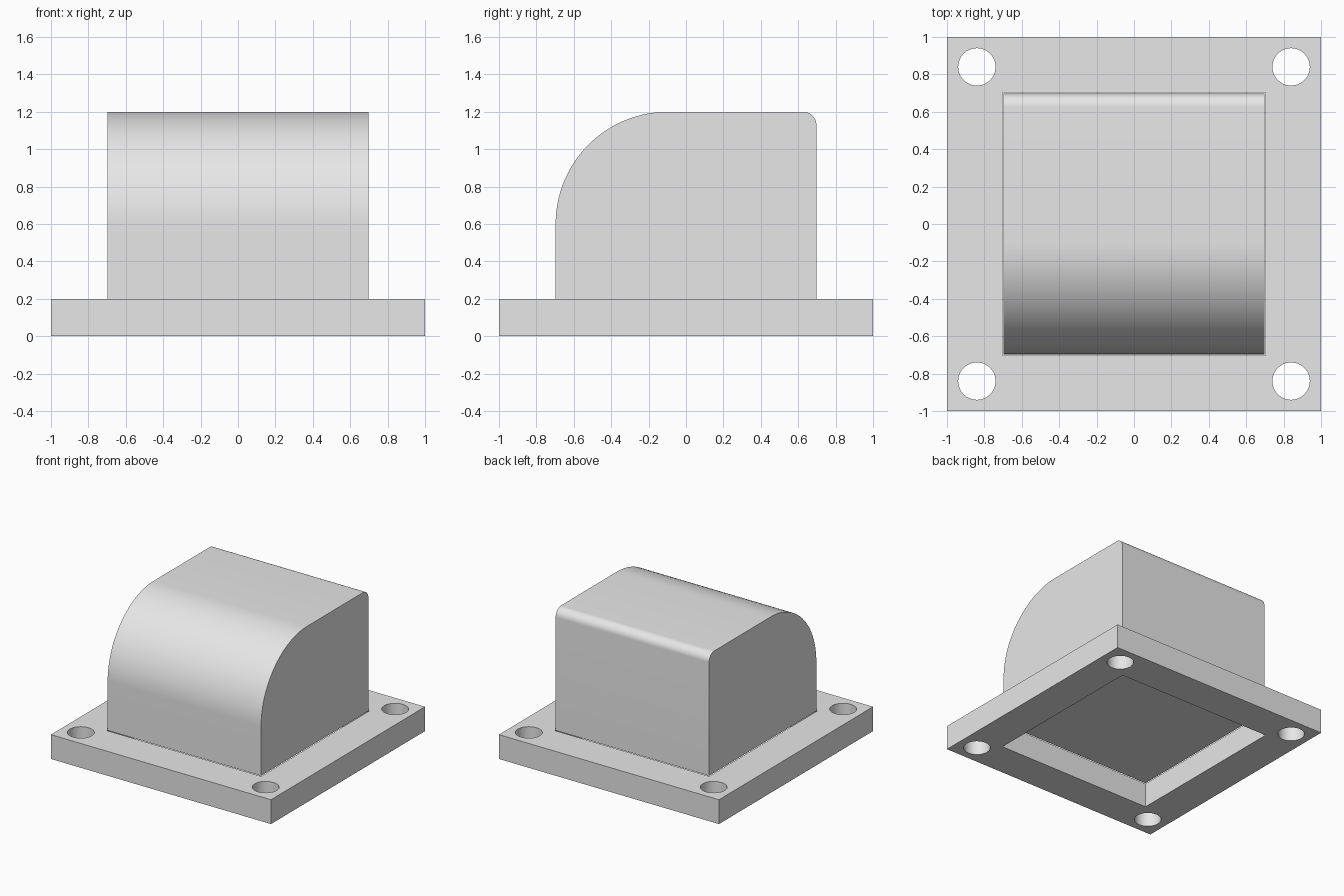
import bpy
import bmesh
from math import cos, sin, pi, radians

cube = bpy.data.objects.get("Cube")
if cube:
    bpy.data.objects.remove(cube, do_unlink=True)

PLATE_TOP = 0.2
BLOCK = 0.697      # half width of the block
OPENING = 0.703    # half width of the opening under it

grey = bpy.data.materials.new("light_grey")
grey.use_nodes = True
grey.diffuse_color = (0.8, 0.8, 0.8, 1)
grey.node_tree.nodes["Principled BSDF"].inputs["Base Color"].default_value = grey.diffuse_color


def arc(cx, cy, r, start, end, steps):
    """Points along an arc, angles in degrees."""
    angles = [radians(start + (end - start) * i / steps) for i in range(steps + 1)]
    return [(cx + r * cos(a), cy + r * sin(a)) for a in angles]


def square(half):
    return [(-half, -half), (half, -half), (half, half), (-half, half)]


def finish(obj):
    """Weld, fix normals, colour and smooth the curved faces."""
    bm = bmesh.new()
    bm.from_mesh(obj.data)
    bmesh.ops.remove_doubles(bm, verts=bm.verts, dist=0.0005)
    bmesh.ops.recalc_face_normals(bm, faces=bm.faces)
    bm.to_mesh(obj.data)
    bm.free()
    obj.data.materials.clear()
    obj.data.materials.append(grey)
    bpy.ops.object.select_all(action="DESELECT")
    obj.select_set(True)
    bpy.context.view_layer.objects.active = obj
    bpy.ops.object.shade_smooth_by_angle(angle=radians(30))


# Base plate: filled outline with a square opening and four bolt holes
outline = bpy.data.curves.new("base_plate", "CURVE")
outline.dimensions = "2D"
outline.fill_mode = "BOTH"
outline.extrude = PLATE_TOP / 2
loops = [square(1), square(OPENING)]
for sx in (-1, 1):
    for sy in (-1, 1):
        loops.append(arc(0.84 * sx, 0.84 * sy, 0.1, 0, 360, 48)[:-1])
for loop in loops:
    spline = outline.splines.new("POLY")
    spline.points.add(len(loop) - 1)
    for point, (x, y) in zip(spline.points, loop):
        point.co = (x, y, 0, 1)
    spline.use_cyclic_u = True

plate_curve = bpy.data.objects.new("plate_outline", outline)
bpy.context.collection.objects.link(plate_curve)
bpy.context.view_layer.update()
evaluated = plate_curve.evaluated_get(bpy.context.evaluated_depsgraph_get())
plate_mesh = bpy.data.meshes.new_from_object(evaluated)
bpy.data.objects.remove(plate_curve, do_unlink=True)
plate = bpy.data.objects.new("base_plate", plate_mesh)
plate.location.z = PLATE_TOP / 2
bpy.context.collection.objects.link(plate)
finish(plate)

# Block: side profile with a large front round and a small back round
profile = [(-BLOCK, PLATE_TOP), (BLOCK, PLATE_TOP)]
profile += arc(BLOCK - 0.07, 1.13, 0.07, 0, 90, 12)
profile += arc(0.6 - BLOCK, 0.6, 0.6, 90, 180, 40)

bm = bmesh.new()
side = bm.faces.new([bm.verts.new((-BLOCK, y, z)) for y, z in profile])
swept = bmesh.ops.extrude_face_region(bm, geom=[side], use_keep_orig=True)
moved = [v for v in swept["geom"] if isinstance(v, bmesh.types.BMVert)]
bmesh.ops.translate(bm, verts=moved, vec=(2 * BLOCK, 0, 0))
block_mesh = bpy.data.meshes.new("rounded_block")
bm.to_mesh(block_mesh)
bm.free()
block = bpy.data.objects.new("rounded_block", block_mesh)
bpy.context.collection.objects.link(block)
finish(block)
